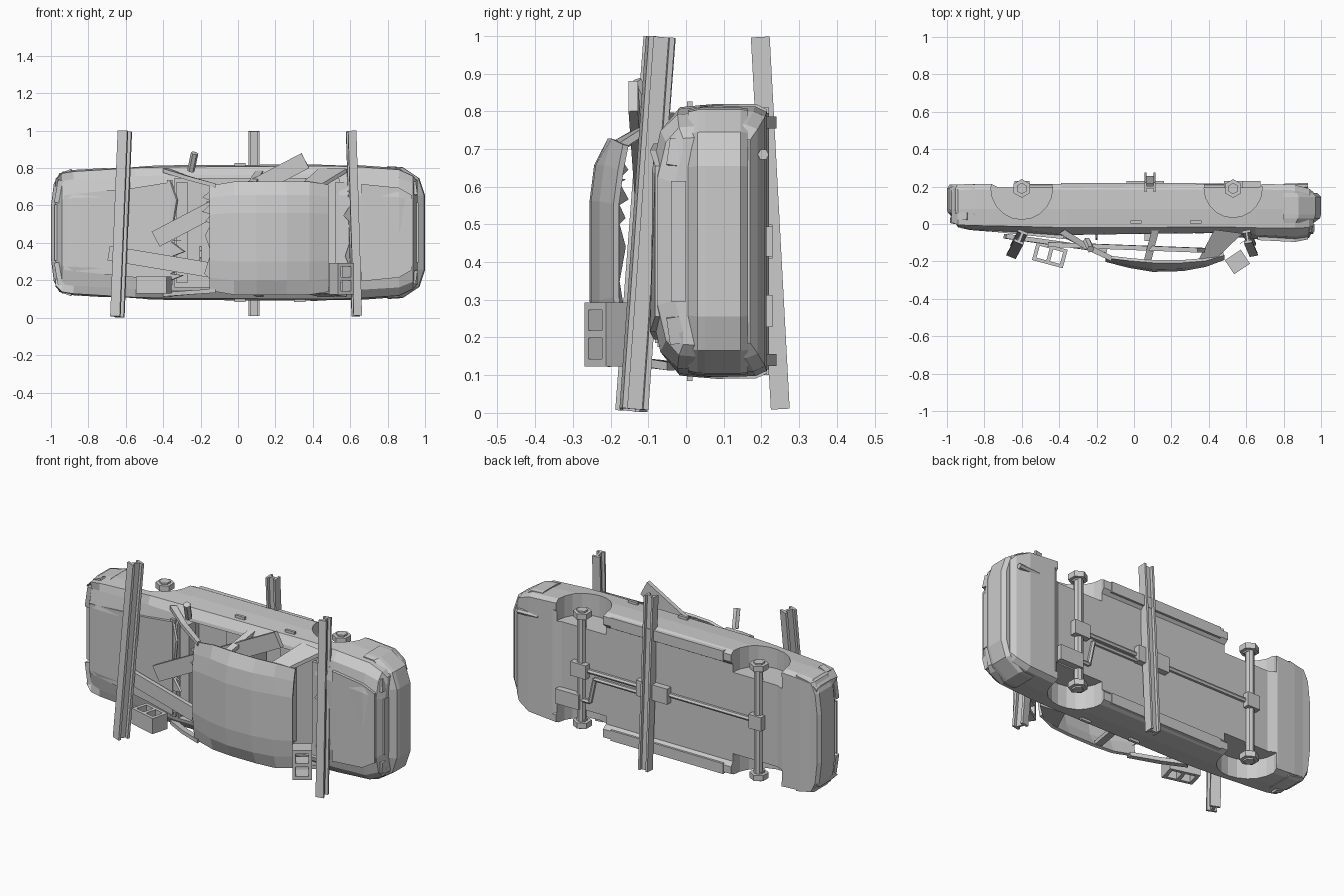
import bpy, bmesh, random
from math import radians, cos, sin, pi
from mathutils import Vector, Matrix

if "Cube" in bpy.data.objects:
    bpy.data.objects.remove(bpy.data.objects["Cube"])

random.seed(4)
ZC = 0.455  # car centre line: the car lies on its side, roof towards -y


def make(name, bm):
    bmesh.ops.recalc_face_normals(bm, faces=bm.faces)
    me = bpy.data.meshes.new(name)
    bm.to_mesh(me)
    bm.free()
    ob = bpy.data.objects.new(name, me)
    bpy.context.collection.objects.link(ob)
    return ob


def loft(bm, rings, closed=True):
    vs = [[bm.verts.new(p) for p in r] for r in rings]
    n = len(vs[0])
    for a, b in zip(vs, vs[1:]):
        for i in range(n if closed else n - 1):
            j = (i + 1) % n
            bm.faces.new((a[i], a[j], b[j], b[i]))
    if closed:
        bm.faces.new(vs[0])
        bm.faces.new(vs[-1])


def lofted(name, rings, closed=True):
    bm = bmesh.new()
    loft(bm, rings, closed)
    return make(name, bm)


def boxes(name, items, matrix=Matrix()):
    bm = bmesh.new()
    for c, s in items:
        bmesh.ops.create_cube(bm, size=1, matrix=matrix @ Matrix.Translation(c) @ Matrix.Diagonal((*s, 1)))
    return make(name, bm)


def frame(p, q, angle=0, hint=(1, 0, 0)):
    d = (Vector(q) - Vector(p)).normalized()
    y = d.cross(Vector(hint)).normalized()
    m = Matrix((y.cross(d), y, d)).transposed().to_4x4()
    return Matrix.Translation(p) @ m @ Matrix.Rotation(radians(angle), 4, 'Z')


def sweep(name, prof, p, q, angle=0, hint=(1, 0, 0)):
    m, L = frame(p, q, angle, hint), (Vector(q) - Vector(p)).length
    return lofted(name, [[m @ Vector((x, y, h)) for x, y in prof] for h in (0, L)])


def rect(w, t):
    return [(-w/2, -t/2), (w/2, -t/2), (w/2, t/2), (-w/2, t/2)]


def ngon(r, n=6):
    return [(r*cos(2*pi*i/n), r*sin(2*pi*i/n)) for i in range(n)]


def cut(ob, cutter):
    mod = ob.modifiers.new("cut", 'BOOLEAN')
    mod.operation, mod.object, mod.solver = 'DIFFERENCE', cutter, 'EXACT'
    bpy.context.view_layer.objects.active = ob
    bpy.ops.object.modifier_apply(modifier=mod.name)
    bpy.data.objects.remove(cutter)


def slab(name, pts, off):
    return lofted(name, [pts, [Vector(p) + Vector(off) for p in pts]])


# main body shell: cross-sections along the length
def body_ring(x, w, top, bot):
    half = [(top, .55*w), (top + .022, .85*w), (top*.25, .975*w), (.08, w), (bot - .03, w), (bot, .96*w)]
    return [(x, y, ZC + z) for y, z in half] + [(x, y, ZC - z) for y, z in reversed(half)]


body = lofted("car_body", [body_ring(*s) for s in (
    (-.975, .29, .03, .2), (-.94, .325, -.018, .21), (-.88, .335, -.032, .215), (-.55, .355, -.058, .215),
    (-.36, .36, -.077, .215), (.5, .365, -.065, .215), (.65, .36, -.08, .215), (.86, .345, -.09, .21),
    (.935, .31, -.075, .19), (.96, .28, -.03, .17))])

# cabin opening, floor recess and wheel wells
cut(body, lofted("cabin_cutter", [[(x, y, ZC + z) for x, z in ((-.34, -.29), (x1, -.29), (x1, .29), (-.34, .29))]
                                  for y, x1 in ((-.2, .54), (-.03, .54), (0, .36), (.13, .36))]))
cut(body, lofted("floor_cutter", [[(x, y, ZC + z) for x, z in ((-.72 - e, -.28 - e/2), (.66 + e, -.28 - e/2), (.66 + e, .28 + e/2), (-.72 - e, .28 + e/2))]
                                  for y, e in ((.194, 0), (.24, .1))]))
for x, r in ((-.6, .165), (.53, .155)):
    for z0, z1 in ((.69, .9), (0, .22)):
        cut(body, sweep("well_cutter", ngon(r, 20), (x, .19, z0), (x, .19, z1)))

# bumpers wrapping round each end
for name, ys, plan in (
        ("front_bumper", (.06, .21), ((-.85, .338), (-.955, .318), (-.985, .26), (-1, .14))),
        ("rear_bumper", (.03, .165), ((.8, .355), (.88, .35), (.97, .29), (1, .2)))):
    pts = [(x, z) for x, z in plan] + [(x, -z) for x, z in reversed(plan)]
    x0 = plan[0][0]
    lofted(name, [[(x0 + (x - x0)*k, y, ZC + z*(.9 + k*.1)) for x, z in pts]
                  for y, k in ((ys[0] - .025, .8), (ys[0], .97), (ys[0] + .02, 1), (ys[1] - .02, 1), (ys[1], .9))])

# bonnet and boot lid panels
slab("bonnet", [(-.93, -.022, ZC - .2), (-.93, -.022, ZC + .2), (-.55, -.063, ZC + .24),
                (-.36, -.082, ZC + .27), (-.36, -.082, ZC - .27), (-.55, -.063, ZC - .24)], (0, .02, 0))
slab("boot_lid", [(.66, -.086, ZC - .26), (.66, -.086, ZC + .26), (.86, -.096, ZC + .24),
                  (.93, -.082, ZC + .2), (.93, -.082, ZC - .2), (.86, -.096, ZC - .24)], (0, .02, 0))
boxes("boot_end_panel", [((.954, -.02, ZC), (.02, .04, .32))])

# lamps, grille, handles and sills, mirrored left and right
for s in (1, -1):
    sweep("headlamp", rect(.035, .03), (-.966, .02, ZC + s*.16), (-.945, .015, ZC + s*.28))
    sweep("side_lamp", rect(.04, .02), (-.94, .045, ZC + s*.312), (-.89, .04, ZC + s*.33), hint=(0, 1, 0))
    sweep("tail_lamp", rect(.02, .045), (.95, -.03, ZC + s*.2), (.94, -.02, ZC + s*.27))
    boxes("door_handles", [((x, .01, ZC + s*.362), (.06, .015, .018)) for x in (.01, .33)])
    boxes("sill", [((-.03, .205, ZC + s*.325), (.72, .03, .06))])
boxes("grille", [((-.975, y, ZC), (.014, .01, .3)) for y in (.025, .045)])

# crushed roof, shifted towards the ground
rings = []
for x, top, edge, k in ((-.15, -.195, -.175, .93), (-.02, -.228, -.19, 1), (.1, -.248, -.2, 1), (.26, -.244, -.2, 1),
                        (.38, -.222, -.19, 1), (.48, -.185, -.16, .95)):
    rings.append([(x, y, .425 + (z - .425)*k) for y, z in (
        (edge, .125), (top + .012, .2), (top, .3), (top, .56), (top + .012, .655), (edge, .725))])
roof = lofted("roof", rings, closed=False)
sol = roof.modifiers.new("thickness", 'SOLIDIFY')
sol.thickness, sol.offset = .016, 0

# pillars from the roof to the body
for s, top, low in ((1, .695, ZC + .32), (-1, .155, ZC - .32)):
    mid = (top + low)/2
    t = (0, 0, .022*s)
    slab("front_pillar_upper", [(-.12, -.2, top), (-.12, -.17, top), (-.26, -.1, mid), (-.27, -.13, mid)], t)
    slab("front_pillar_lower", [(-.27, -.13, mid), (-.26, -.1, mid), (-.37, -.03, low), (-.4, -.05, low)], t)
    slab("middle_pillar", [(.05, -.205, top), (.09, -.205, top), (.14, -.01, low), (.1, -.01, low)], t)
    slab("rear_pillar", [(.34, -.2, top), (.45, -.175, top), (.58, -.05, low), (.43, -.03, low)], t)
boxes("cowl", [((-.365, -.06, ZC), (.03, .03, .56)), ((.6, -.055, ZC), (.16, .02, .54))])


# broken glass left along the window edges
def shards(name, a, b, out, n):
    a, b, out = Vector(a), Vector(b), Vector(out)
    bm = bmesh.new()
    cuts = [0] + sorted(random.random() for i in range(n - 1)) + [1]
    for u, v in zip(cuts, cuts[1:]):
        p, q = a.lerp(b, u), a.lerp(b, v)
        tip = p.lerp(q, random.uniform(.2, .8)) + out*random.uniform(.3, 1)
        off = Vector((.004, .004, 0))
        loft(bm, [[w - off for w in (p, q, tip)], [w + off for w in (p, q, tip)]])
    make(name, bm)


shards("windscreen_shards_low", (-.36, -.075, .2), (-.36, -.075, .73), (.08, -.04, 0), 7)
shards("windscreen_shards_top", (-.14, -.18, .2), (-.14, -.18, .68), (-.05, .025, 0), 6)
shards("rear_shards_low", (.62, -.07, .22), (.62, -.07, .7), (-.06, -.04, 0), 5)

# cabin fittings
boxes("dashboard", [((-.3, -.03, ZC), (.06, .06, .54))])
for s in (1, -1):
    boxes("front_seat", [((-.03, .09, ZC + s*.14), (.18, .06, .2)), ((.08, .01, ZC + s*.14), (.05, .2, .2))])
boxes("rear_seat", [((.29, .09, ZC), (.13, .06, .5)), ((.35, .03, ZC), (.05, .16, .5))])
wheel = bmesh.new()
for i in range(10):
    a, b = (Vector((-.2, -.02 + .06*cos(t), .32 + .06*sin(t))) for t in (i*pi/5, (i + 1)*pi/5))
    m = frame(a, b)
    loft(wheel, [[m @ Vector((x, y, h)) for x, y in rect(.012, .012)] for h in (0, (b - a).length)])
make("steering_wheel", wheel)
sweep("door_mirror", ngon(.02), (-.252, -.09, .785), (-.232, -.135, .88))

# axles with hexagonal hubs
for x in (-.6, .53):
    sweep("axle", ngon(.025, 8), (x, .195, .14), (x, .195, .77))
    for z in (.14, .77):
        sweep("hub", ngon(.05), (x, .19, z - .016), (x, .19, z + .016), 30)
        sweep("hub_nut", ngon(.03), (x, .19, z - .025), (x, .19, z + .025), 30)

# drive shaft, gear casings and exhaust
sweep("drive_shaft", ngon(.013), (-.6, .202, ZC), (.53, .202, ZC), hint=(0, 1, 0))
boxes("gear_casings", [((-.6, .2, ZC), (.08, .06, .08)), ((.53, .2, ZC), (.1, .06, .08)), ((.06, .205, ZC), (.2, .05, .09))])
boxes("silencer", [((.6, .205, .27), (.15, .05, .085))])
path = [(.15, .205, .42), (.44, .205, .42), (.47, .205, .28), (.56, .205, .28)]
for a, b in zip(path, path[1:]):
    sweep("exhaust_pipe", ngon(.012), a, b, hint=(0, 1, 0))
sweep("tail_pipe", ngon(.015), (.8, .2, .685), (.93, .205, .685), hint=(0, 1, 0))


# steel I-beams holding the car up
def beam(name, p, q, w, d, angle):
    f, t = d*.2, w*.14
    half = [(-w/2, -d/2), (w/2, -d/2), (w/2, -d/2 + f), (t, -d/2 + f), (t, d/2 - f), (w/2, d/2 - f)]
    sweep(name, half + [(-x, -y) for x, y in half], p, q, angle)


beam("left_beam", (-.645, -.145, .005), (-.605, -.07, .997), .055, .07, -22)
beam("right_beam", (.635, -.138, .01), (.605, -.068, .997), .045, .07, 10)
beam("back_beam", (.085, .25, .01), (.085, .197, .997), .05, .06, 90)

# loose planks
sweep("long_plank", rect(.09, .025), (-.44, -.11, .42), (.36, -.14, .84), hint=(-.47, 0, .88))
sweep("short_plank", rect(.08, .025), (-.69, -.065, .345), (-.15, -.14, .255), hint=(.17, 0, .98))


# hollow concrete blocks
def block(name, m):
    walls = [((0, s*.042, 0), (.17, .018, .09)) for s in (1, -1)]
    webs = [((x, 0, 0), (.02, .068, .09)) for x in (-.075, 0, .075)]
    boxes(name, walls + webs, m)


block("left_block", Matrix.Translation((-.45, -.165, .175)) @ Matrix.Rotation(radians(-15), 4, 'Z'))
n = Vector((.55, -.83, 0)).normalized()
up = Vector((0, 0, 1))
block("right_block", Matrix.Translation((.553, -.203, .208)) @ Matrix((up, n.cross(up), n)).transposed().to_4x4())
